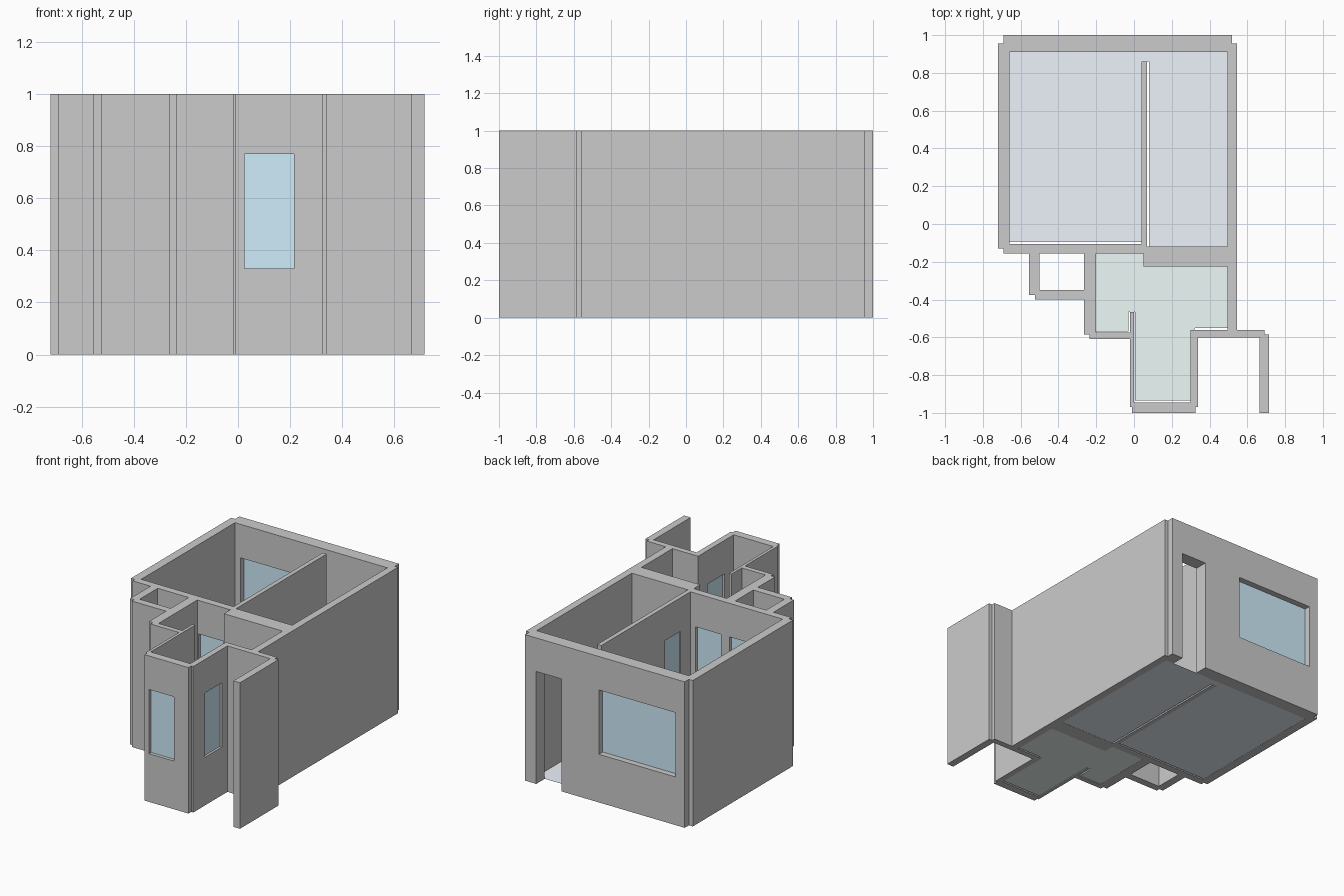
import bpy, bmesh

if "Cube" in bpy.data.objects:
    bpy.data.objects.remove(bpy.data.objects["Cube"])

Z0, Z1 = 0.33, 0.77          # sill and head heights


def material(name, rgb):
    m = bpy.data.materials.new(name)
    m.diffuse_color = (*rgb, 1)
    m.use_nodes = True
    m.node_tree.nodes["Principled BSDF"].inputs["Base Color"].default_value = m.diffuse_color
    return m


def add_object(name, bm, mat=None):
    me = bpy.data.meshes.new(name)
    bm.to_mesh(me)
    bm.free()
    ob = bpy.data.objects.new(name, me)
    bpy.context.collection.objects.link(ob)
    if mat:
        me.materials.append(mat)
    return ob


def inside(p, boxes):
    return any(all(b[2 * i] < p[i] < b[2 * i + 1] for i in range(3)) for b in boxes)


def solid_from_boxes(name, solids, voids):
    """Union of the boxes minus the voids, as one clean skin."""
    cuts = [sorted({v for b in solids + voids for v in b[2 * i:2 * i + 2]}) for i in range(3)]
    size = [len(c) - 1 for c in cuts]

    def mid(c):
        return [(cuts[i][c[i]] + cuts[i][c[i] + 1]) / 2 for i in range(3)]

    filled = {c for c in ((i, j, k) for i in range(size[0]) for j in range(size[1])
                          for k in range(size[2]))
              if inside(mid(c), solids) and not inside(mid(c), voids)}
    bm = bmesh.new()
    verts = {}

    def vert(c):
        if c not in verts:
            verts[c] = bm.verts.new([cuts[i][c[i]] for i in range(3)])
        return verts[c]

    for c in filled:
        for ax in range(3):
            u, w = (ax + 1) % 3, (ax + 2) % 3
            for side in (0, 1):
                near = list(c)
                near[ax] += 2 * side - 1
                if tuple(near) in filled:
                    continue
                ring = []
                for du, dw in ((0, 0), (1, 0), (1, 1), (0, 1)):
                    q = list(c)
                    q[ax] += side
                    q[u] += du
                    q[w] += dw
                    ring.append(vert(tuple(q)))
                bm.faces.new(ring if side else ring[::-1])
    bmesh.ops.dissolve_limit(bm, angle_limit=0.01, verts=bm.verts, edges=bm.edges)
    return add_object(name, bm)


# wall footprints: x0, x1, y0, y1
plan = [
    (-0.69, 0.52, 0.91, 1.0),         # back
    (-0.72, -0.66, -0.13, 0.955),     # main left
    (0.495, 0.545, -0.59, 0.955),     # main right
    (-0.69, 0.05, -0.155, -0.105),    # middle, left half
    (0.05, 0.52, -0.225, -0.12),      # middle, right half
    (0.04, 0.07, -0.13, 0.86),        # partition
    (-0.555, -0.50, -0.375, -0.13),   # small room left
    (-0.525, -0.235, -0.40, -0.35),   # small room front
    (-0.265, -0.20, -0.585, -0.13),   # small room right
    (-0.235, -0.01, -0.61, -0.575),   # kitchen front
    (-0.02, 0.0, -0.97, -0.465),      # nook left
    (-0.01, 0.325, -1.0, -0.945),     # nook front
    (0.30, 0.34, -0.97, -0.56),       # nook right
    (0.32, 0.69, -0.60, -0.56),       # porch back
    (0.665, 0.715, -1.0, -0.585),     # porch side
]

# windows: x0, x1, y0, y1 of each opening, and the axis across the wall
windows = {
    "back_window": ((-0.62, -0.04, 0.91, 1.0), 1),
    "front_window": ((0.025, 0.215, -1.0, -0.945), 1),
    "nook_side_window": ((0.30, 0.34, -0.845, -0.66), 0),
    "kitchen_window": ((-0.19, 0.0, -0.155, -0.105), 1),
    "small_room_window": ((-0.44, -0.255, -0.155, -0.105), 1),
    "partition_window": ((0.04, 0.07, 0.0, 0.17), 0),
}

openings = [(*b, Z0, Z1) for b, _ in windows.values()]
openings.append((0.245, 0.435, 0.91, 1.0, 0, Z1))     # back doorway
solid_from_boxes("walls", [(*p, 0, 1) for p in plan], openings)

# glass panes in the middle of each wall
glass = material("glass", (0.63, 0.85, 0.97))
for name, (b, ax) in windows.items():
    pane = list(b)
    m = (b[2 * ax] + b[2 * ax + 1]) / 2
    pane[2 * ax], pane[2 * ax + 1] = m - 0.004, m + 0.004
    ob = solid_from_boxes(name + "_pane", [(*pane, Z0, Z1)], [])
    ob.data.materials.append(glass)


# floors
def floor(name, pts, mat):
    bm = bmesh.new()
    bm.faces.new([bm.verts.new((x, y, 0.001)) for x, y in pts])
    add_object(name, bm, mat)


floor("main_floor",
      [(-0.66, -0.095), (0.04, -0.095), (0.04, 0.86), (0.08, 0.86), (0.08, -0.12),
       (0.495, -0.12), (0.495, 0.91), (-0.66, 0.91)],
      material("floor_blue_grey", (0.84, 0.9, 0.97)))
floor("kitchen_floor",
      [(-0.20, -0.57), (-0.03, -0.57), (-0.03, -0.465), (0.005, -0.465), (0.005, -0.935),
       (0.30, -0.935), (0.30, -0.585), (0.325, -0.55), (0.495, -0.55), (0.495, -0.225),
       (0.055, -0.225), (0.055, -0.155), (-0.20, -0.155)],
      material("floor_green_grey", (0.85, 0.95, 0.93)))
